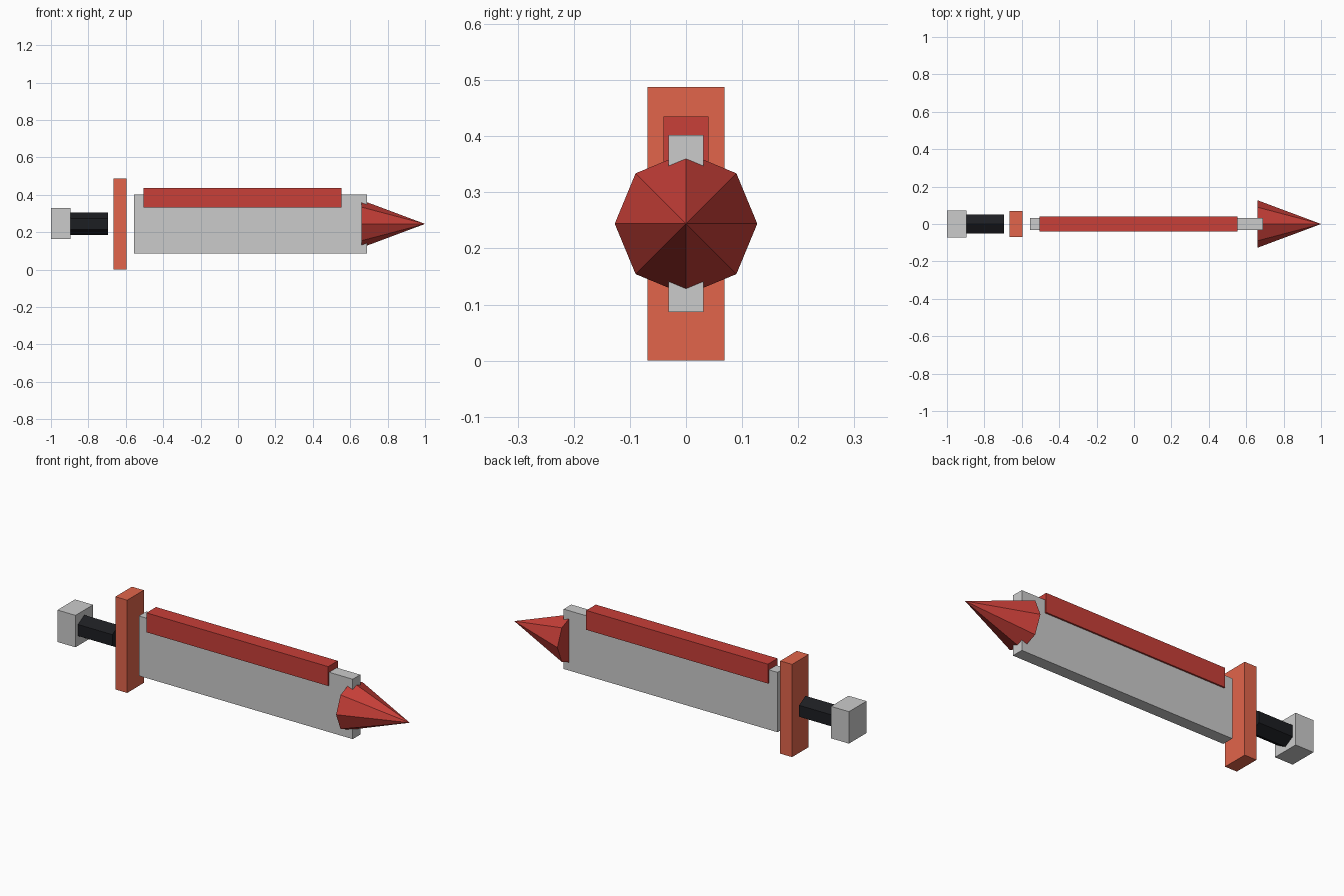
import bpy
from math import pi

if "Cube" in bpy.data.objects:
    bpy.data.objects.remove(bpy.data.objects["Cube"])

MID = 0.244  # height of the sword's long axis


def material(name, rgb):
    mat = bpy.data.materials.new(name)
    mat.diffuse_color = (*rgb, 1)
    mat.use_nodes = True
    mat.node_tree.nodes["Principled BSDF"].inputs["Base Color"].default_value = mat.diffuse_color
    return mat


def finish(name, mat):
    obj = bpy.context.object
    obj.name = name
    if mat:
        obj.data.materials.append(mat)
    return obj


def box(name, x, y_half, z, mat=None):
    """Box from x and z ranges, centred on y."""
    bpy.ops.mesh.primitive_cube_add(size=1, location=(sum(x) / 2, 0, sum(z) / 2))
    bpy.context.object.scale = (x[1] - x[0], 2 * y_half, z[1] - z[0])
    bpy.ops.object.transform_apply(location=False, rotation=False, scale=True)
    return finish(name, mat)


def rod(name, sides, x, r_start, r_end, mat):
    """Straight or tapered prism along x, with a corner pointing up."""
    bpy.ops.mesh.primitive_cone_add(
        vertices=sides, radius1=r_start, radius2=r_end, depth=x[1] - x[0],
        location=(sum(x) / 2, 0, MID))
    obj = finish(name, mat)
    if sides % 4:  # turn a corner onto the local x axis
        obj.rotation_euler = (0, 0, pi / 2)
        bpy.ops.object.transform_apply(location=False, rotation=True, scale=False)
    obj.rotation_euler = (0, pi / 2, 0)
    bpy.ops.object.transform_apply(location=False, rotation=True, scale=False)
    return obj


red = material("red", (0.58, 0.05, 0.04))
orange = material("orange", (0.76, 0.13, 0.07))
black = material("black", (0.012, 0.013, 0.016))

# Hilt
box("pommel", (-1.0, -0.895), 0.073, (0.162, 0.33))
rod("grip", 6, (-0.9, -0.695), 0.06, 0.06, black)
box("crossguard", (-0.666, -0.597), 0.069, (0, 0.488), orange)

# Blade
box("blade", (-0.555, 0.69), 0.0315, (0.087, 0.402))
box("blade_spine", (-0.505, 0.553), 0.04, (0.333, 0.435), red)
rod("blade_tip", 8, (0.66, 1.0), 0.127, 0, red)
